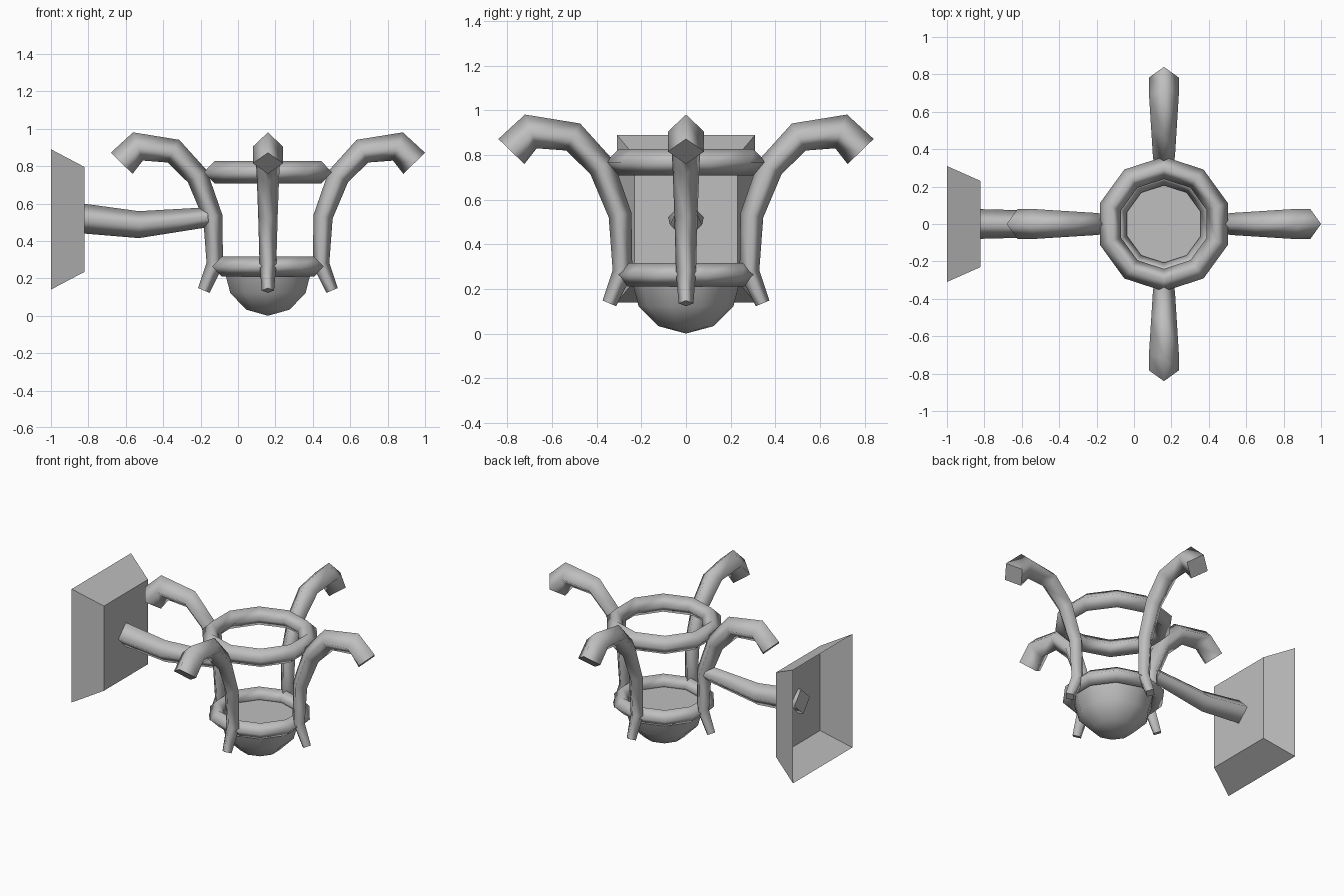
import bpy, bmesh
from math import sin, cos, pi, radians
from mathutils import Vector, Matrix

cube = bpy.data.objects.get("Cube")
if cube:
    bpy.data.objects.remove(cube)

CENTRE_X = 0.16
SIDES = 10

grey = bpy.data.materials.new("plain_grey")
grey.use_nodes = True
colour = (0.52, 0.52, 0.52, 1)
grey.diffuse_color = colour
grey.node_tree.nodes["Principled BSDF"].inputs["Base Color"].default_value = colour


def finish(name, bm, flat=()):
    """Smooth everything but the flat faces, whose borders stay sharp."""
    bmesh.ops.recalc_face_normals(bm, faces=bm.faces)
    for f in bm.faces:
        f.smooth = f not in flat
    for f in flat:
        for e in f.edges:
            e.smooth = False
    mesh = bpy.data.meshes.new(name)
    bm.to_mesh(mesh)
    bm.free()
    mesh.materials.append(grey)
    obj = bpy.data.objects.new(name, mesh)
    bpy.context.collection.objects.link(obj)
    return obj


def tube(name, path):
    """Four-sided tapered tube through (x, z, radius) points in the XZ plane."""
    bm = bmesh.new()
    pts = [Vector((x, 0, z)) for x, z, r in path]
    side = Vector((0, 1, 0))
    rings = []
    for i, p in enumerate(pts):
        t = Vector()
        if i > 0:
            t += (p - pts[i - 1]).normalized()
        if i < len(pts) - 1:
            t += (pts[i + 1] - p).normalized()
        n = t.normalized().cross(side)
        rings.append([bm.verts.new(p + d * path[i][2]) for d in (n, side, -n, -side)])
    for a, b in zip(rings, rings[1:]):
        for k in range(4):
            j = (k + 1) % 4
            bm.faces.new((a[k], a[j], b[j], b[k]))
    caps = [bm.faces.new(rings[0]), bm.faces.new(rings[-1])]
    return finish(name, bm, caps)


def lathe(name, profile, closed):
    """Turn an (radius, z) profile around the lamp axis."""
    bm = bmesh.new()
    vs = [bm.verts.new((0, r, z)) for r, z in profile]
    pairs = list(zip(vs, vs[1:])) + ([(vs[-1], vs[0])] if closed else [])
    edges = [bm.edges.new(p) for p in pairs]
    bmesh.ops.spin(bm, geom=vs + edges, cent=(0, 0, 0), axis=(0, 0, 1),
                   angle=2 * pi, steps=SIDES)
    bmesh.ops.remove_doubles(bm, verts=bm.verts, dist=0.0005)
    top = [f for f in bm.faces if not closed and f.calc_center_median().z > profile[0][1] - 0.001]
    obj = finish(name, bm, top)
    obj.location.x = CENTRE_X
    return obj


# Upper and lower hoops with a diamond section
for name, radius, z, r in (("upper_ring", 0.30, 0.767, 0.06), ("lower_ring", 0.26, 0.263, 0.053)):
    lathe(name, [(radius + r, z), (radius, z + r), (radius - r, z), (radius, z - r)], True)

# Half-round bowl with a flat top
R = 0.245
bowl = [(0, R)] + [(R * cos(radians(a)), R - R * sin(radians(a))) for a in (0, 30, 60, 90)]
lathe("bowl", bowl, False)

# Four curled arms around the hoops
ARM = [(0.343, 0.135, 0.033), (0.284, 0.275, 0.045), (0.295, 0.53, 0.052),
       (0.377, 0.745, 0.06), (0.505, 0.88, 0.068), (0.695, 0.905, 0.08), (0.782, 0.815, 0.081)]
for k, name in enumerate(("left_arm", "back_arm", "right_arm", "front_arm")):
    arm = tube(name, ARM)
    arm.matrix_world = Matrix.Translation((CENTRE_X, 0, 0)) @ Matrix.Rotation(k * pi / 2, 4, "Z")

# Bracket from the wall plate to the right arm
tube("wall_bracket", [(-0.85, 0.522, 0.08), (-0.53, 0.487, 0.072), (-0.16, 0.527, 0.053)])

# Wall plate: tapered shell, open at the back
bm = bmesh.new()
loops = []
for x, hy, hz in ((-1.0, 0.31, 0.375), (-0.82, 0.23, 0.28)):
    loops.append([bm.verts.new((x, sy * hy, 0.515 + sz * hz))
                  for sy, sz in ((-1, -1), (1, -1), (1, 1), (-1, 1))])
for k in range(4):
    j = (k + 1) % 4
    bm.faces.new((loops[0][k], loops[0][j], loops[1][j], loops[1][k]))
bm.faces.new(loops[1])
finish("wall_plate", bm, list(bm.faces))
